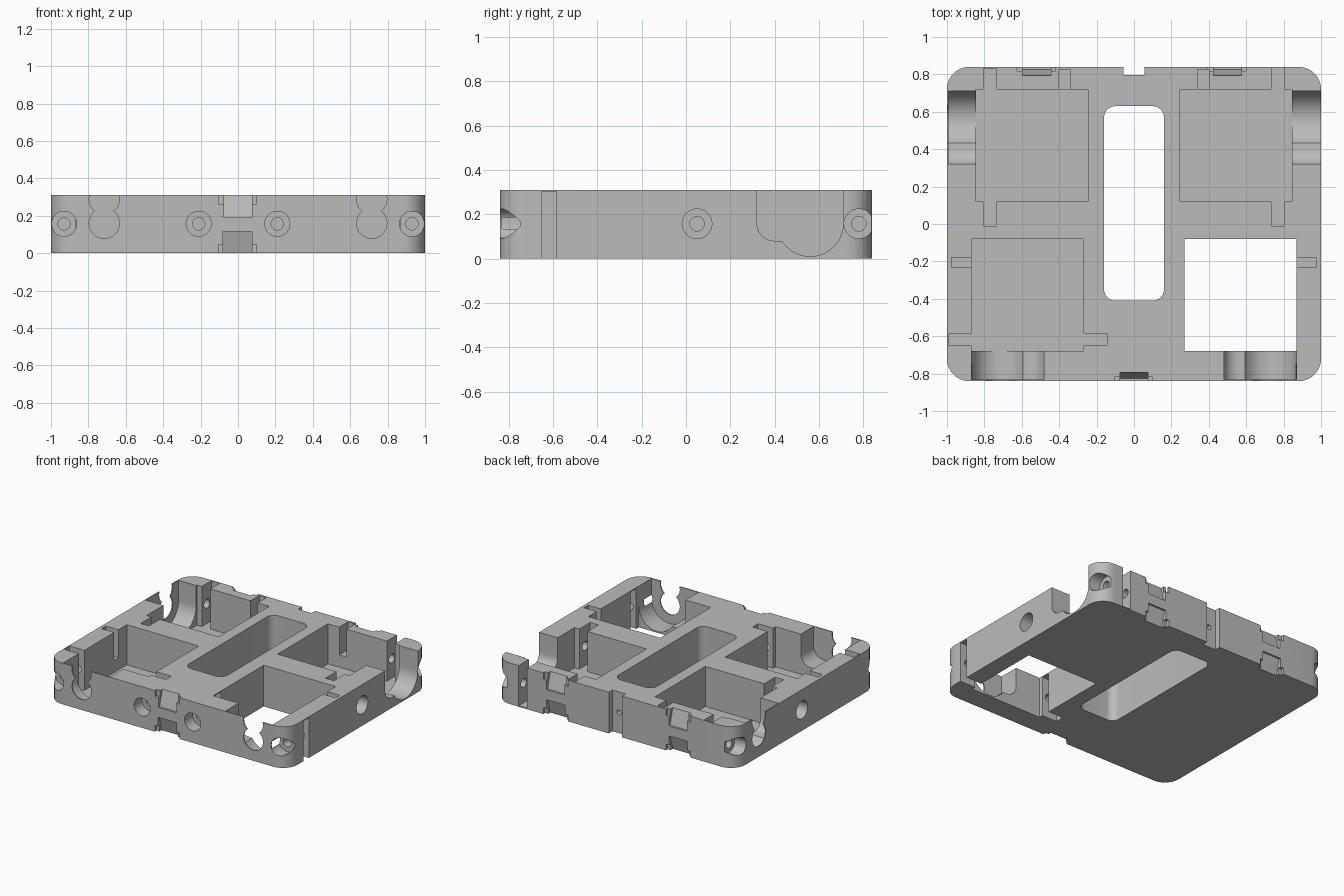
import bpy, bmesh, math
from mathutils import Vector

if "Cube" in bpy.data.objects:
    bpy.data.objects.remove(bpy.data.objects["Cube"])

grey = bpy.data.materials.new("plain grey")
grey.use_nodes = True
grey.diffuse_color = (0.5, 0.5, 0.5, 1)
grey.node_tree.nodes["Principled BSDF"].inputs["Base Color"].default_value = (0.5, 0.5, 0.5, 1)

H, W, D = 0.31, 1.0, 0.84      # height, half width, half depth
SKIN = 0.008                   # thin floor and wall skins
TOP = H + 0.1
cutters = []


def prism(name, pts, axis, a, b):
    """Extrude a closed 2D profile along an axis from a to b."""
    place = {"x": lambda u, v, w: (w, u, v),
             "y": lambda u, v, w: (u, w, v),
             "z": lambda u, v, w: (u, v, w)}[axis]
    bm = bmesh.new()
    low = [bm.verts.new(place(u, v, a)) for u, v in pts]
    high = [bm.verts.new(place(u, v, b)) for u, v in pts]
    bm.faces.new(low)
    bm.faces.new(high)
    n = len(pts)
    for i in range(n):
        j = (i + 1) % n
        bm.faces.new((low[i], low[j], high[j], high[i]))
    bmesh.ops.recalc_face_normals(bm, faces=bm.faces)
    me = bpy.data.meshes.new(name)
    bm.to_mesh(me)
    bm.free()
    ob = bpy.data.objects.new(name, me)
    bpy.context.collection.objects.link(ob)
    return ob


def cut(name, pts, axis, a, b):
    ob = prism(name, pts, axis, a, b)
    ob.hide_render = True
    cutters.append(ob)


def arc(cx, cy, r, start, end, n):
    return [(cx + r * math.cos(math.radians(start + (end - start) * i / n)),
             cy + r * math.sin(math.radians(start + (end - start) * i / n)))
            for i in range(n + 1)]


def rect(x0, x1, y0, y1):
    return [(x0, y0), (x1, y0), (x1, y1), (x0, y1)]


def rounded(x0, x1, y0, y1, r):
    return (arc(x1 - r, y1 - r, r, 0, 90, 10) + arc(x0 + r, y1 - r, r, 90, 180, 10)
            + arc(x0 + r, y0 + r, r, 180, 270, 10) + arc(x1 - r, y0 + r, r, 270, 360, 10))


def box(name, x0, x1, y0, y1, z0=SKIN, z1=TOP):
    cut(name, rect(min(x0, x1), max(x0, x1), y0, y1), "z", z0, z1)


def hole(name, u, v, r, axis, a, b):
    cut(name, arc(u, v, r, 0, 360, 32)[:-1], axis, a, b)


def bore(axis, u, end, inner):
    """Counterbored screw hole entering from the outer face."""
    s = math.copysign(1, end)
    hole("counterbore", u, 0.157, 0.067, axis, end + s * 0.1, end - s * 0.095)
    hole("screw_hole", u, 0.157, 0.033, axis, end, inner)


def bearing_notch(center, s, axis, a, b):
    """Large round seat with a smaller step beside it, open at the top."""
    off = [(0.15, TOP)] + arc(0, 0.16, 0.15, 0, -147, 24)
    off += arc(-0.16, 0.16, 0.08, 270, 180, 10) + [(-0.24, TOP)]
    cut("shaft_notch", [(center + s * u, v) for u, v in off], axis, a, b)


def keyhole(u, axis, a, b):
    for z in (0.16, 0.288):
        hole("keyhole", u, z, 0.081, axis, a, b)


def clip(x, end):
    """Sloping latch recesses above and below on an outer face."""
    s = math.copysign(1, end)
    out, deep = end + s * 0.02, end - s * 0.05
    cut("upper_latch", [(out, 0.19), (end - s * 0.015, 0.19), (deep, H + 0.01), (out, H + 0.01)],
        "x", x - 0.075, x + 0.075)
    cut("lower_latch", [(out, 0.115), (end - s * 0.015, 0.115), (deep, -0.01), (out, -0.01)],
        "x", x - 0.08, x + 0.075)
    for z0, z1 in ((0.262, TOP), (-0.1, 0.047)):
        box("latch_shoulder", x - 0.105, x + 0.1, min(out, end - s * 0.022),
            max(out, end - s * 0.022), z0, z1)


# Main body with rounded corners
body = prism("chassis_body", rounded(-W, W, -D, D, 0.12), "z", 0, H)

# Central opening
cut("center_opening", rounded(-0.16, 0.16, -0.41, 0.63, 0.06), "z", -0.1, TOP)

for s in (-1, 1):
    right = s > 0
    # Motor pockets; the front one on the +x side goes right through
    box("rear_pocket", s * 0.245, s * 0.845, 0.12, 0.72)
    box("front_pocket", s * 0.27, s * 0.87, -0.68, -0.08, -0.1 if right else SKIN)

    # Mounting tab slots beside the rear pockets
    box("rear_tab_slot", s * 0.735, s * 0.805, -0.01, 0.2)
    box("rear_tab_slot", s * 0.735, s * 0.805, 0.65, D + 0.1 if right else D - SKIN)

    # Mounting tab slots beside the front pockets
    z0, z1 = (-0.1, H - SKIN) if right else (SKIN, TOP)
    box("front_tab_slot", s * 0.145, s * 0.35, -0.65, -0.585, z0, z1)
    box("front_tab_slot", s * 0.8, s * (W + 0.1 if right else W - SKIN), -0.65, -0.585, z0, z1)

    # Cable grooves
    box("rear_cable_groove", s * 0.34, s * 0.4, 0.68, 0.825, 0.1)
    box("front_cable_groove", s * 0.82, s * 0.975, -0.23, -0.18, 0.1)

    # Shaft openings in side and front walls
    bearing_notch(0.56, 1, "x", s * 0.8, W + 0.1 if right else -(W - SKIN))
    if not right:
        keyhole(0.56, "x", -0.95, -W - 0.1)
    bearing_notch(s * 0.72, s, "y", -0.64, -(D - SKIN))
    keyhole(s * 0.715, "y", -0.8, -D - 0.1)

    # Screw holes
    for y in (0.05, 0.78):
        bore("x", y, s * W, s * 0.62)
    for x in (0.21, 0.93):
        bore("y", s * x, -D, -0.5)

# Latches on the front and back
clip(0, -D)
for x in (-0.52, 0.5):
    clip(x, D)

# Tapered slot and pin hole at the middle of the back
cut("back_slot", [(-0.055, 0.797), (0.055, 0.797), (0.055, D + 0.05), (-0.055, D + 0.05)],
    "z", -0.1, TOP)
hole("pin_hole", 0, 0.157, 0.018, "y", 0.7, D)

# Carve everything out of the body
bpy.context.view_layer.objects.active = body
body.select_set(True)
for c in cutters:
    mod = body.modifiers.new(c.name, "BOOLEAN")
    mod.operation = "DIFFERENCE"
    mod.solver = "EXACT"
    mod.object = c
    bpy.ops.object.modifier_apply(modifier=mod.name)
for c in cutters:
    bpy.data.objects.remove(c)

body.data.materials.clear()
body.data.materials.append(grey)
bpy.ops.object.shade_smooth_by_angle(angle=math.radians(25))
